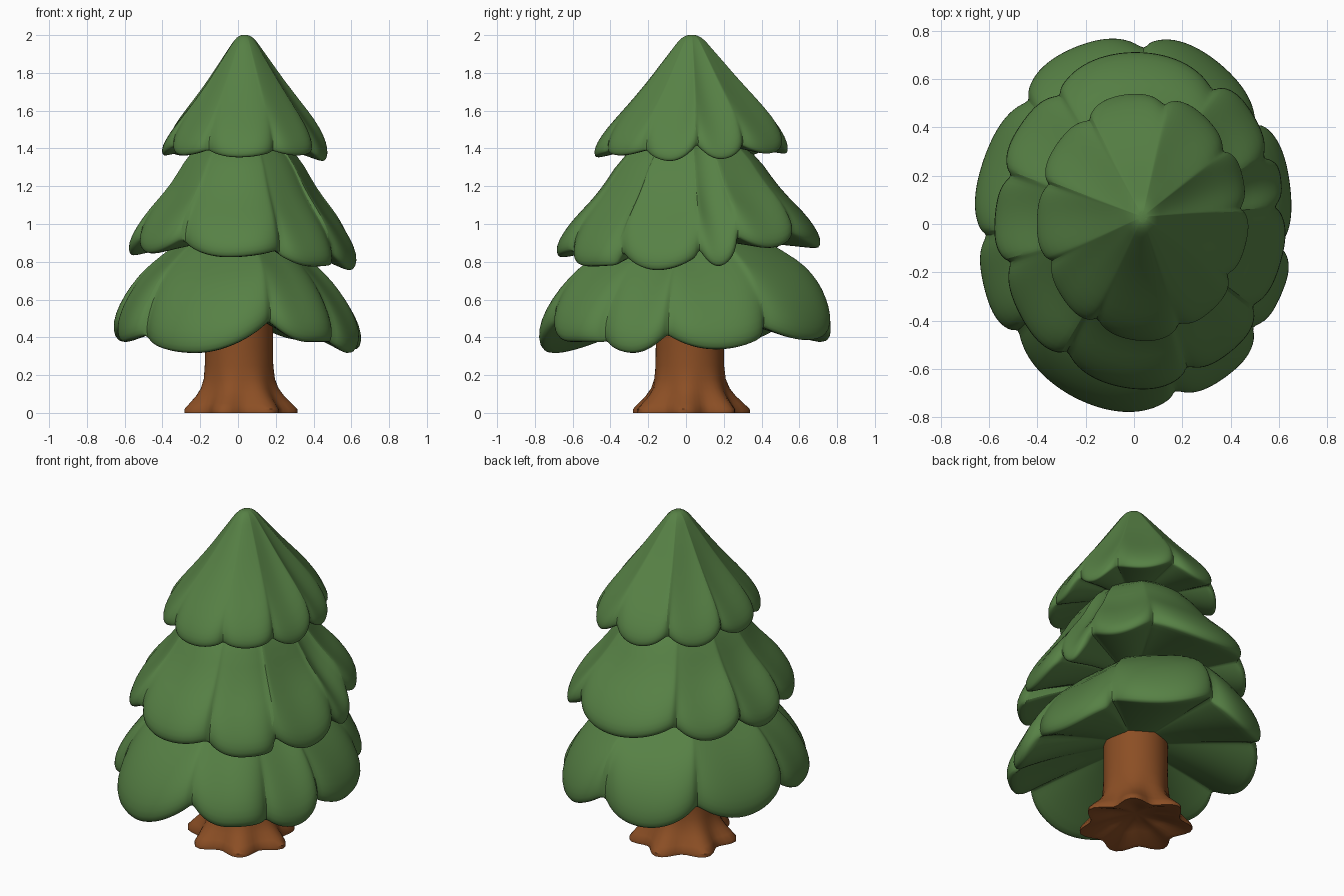
import bpy
import bmesh
from math import sin, cos, radians, pi, exp, hypot

default = bpy.data.objects.get("Cube")
if default:
    bpy.data.objects.remove(default, do_unlink=True)


def make_material(name, colour):
    mat = bpy.data.materials.new(name)
    mat.use_nodes = True
    mat.diffuse_color = (*colour, 1)
    mat.node_tree.nodes["Principled BSDF"].inputs["Base Color"].default_value = (*colour, 1)
    return mat


leaf_green = make_material("leaf green", (0.095, 0.22, 0.06))
bark_brown = make_material("bark brown", (0.26, 0.077, 0.018))


def build_rings(name, rings, top, bottom, material, levels, angle):
    """Skin a stack of closed rings, with a single point at each end."""
    bm = bmesh.new()
    loops = [[bm.verts.new(p) for p in ring] for ring in rings]
    count = len(loops[0])
    for upper, lower in zip(loops, loops[1:]):
        for i in range(count):
            j = (i + 1) % count
            bm.faces.new((upper[i], lower[i], lower[j], upper[j]))
    for point, loop in ((top, loops[0]), (bottom, loops[-1])):
        tip = bm.verts.new(point)
        for i in range(count):
            bm.faces.new((tip, loop[i], loop[(i + 1) % count]))
    bmesh.ops.recalc_face_normals(bm, faces=bm.faces)
    mesh = bpy.data.meshes.new(name)
    bm.to_mesh(mesh)
    bm.free()
    obj = bpy.data.objects.new(name, mesh)
    bpy.context.collection.objects.link(obj)
    mesh.materials.append(material)
    if levels:
        mod = obj.modifiers.new("smooth", "SUBSURF")
        mod.levels = mod.render_levels = levels
    bpy.ops.object.select_all(action="DESELECT")
    obj.select_set(True)
    bpy.context.view_layer.objects.active = obj
    bpy.ops.object.shade_smooth_by_angle(angle=radians(angle))


def foliage_tier(name, lobes, profile, top_z, centre, reach, swell, under):
    """Scalloped skirt on an oval plan.

    Each lobe is (start angle, end angle, start z, lowest z, end z).
    Swell fattens the shoulder towards +x, -x, +y and -y.
    """
    cx, cy = centre
    rx, ry = reach
    rim = []
    for start, end, z_start, low, z_end in lobes:
        span = (end - start) % 360
        steps = max(8, round(span / 3))
        for k in range(steps):
            t = (k + 0.15) / (steps - 0.7)
            u = 2 * t - 1
            a = radians(start + span * t)
            oval = 1 / hypot(cos(a) / rx, sin(a) / ry)
            scallop = 0.02 * u - 0.07 * abs(u) ** 4
            edge = z_end if u > 0 else z_start
            side = swell[0 if cos(a) > 0 else 1] * cos(a) ** 2
            side += swell[2 if sin(a) > 0 else 3] * sin(a) ** 2
            rim.append((a, oval, scallop, side, low + (edge - low) * abs(u) ** 2))
    rings = []
    for f, h in profile:
        # the scallops fade out towards the top
        ring = []
        for a, oval, scallop, side, z in rim:
            r = oval * f * (1 + scallop * f ** 4 + side * 4 * f * (1 - f))
            ring.append((cx + r * cos(a), cy + r * sin(a), z * (1 - h) + top_z * h))
        rings.append(ring)
    # sloping underside
    for f, mix in ((0.88, 0.12), (0.6, 0.55), (0.22, 0.96)):
        rings.append([(cx + oval * f * cos(a), cy + oval * f * sin(a), z + (under - z) * mix)
                      for a, oval, _, _, z in rim])
    build_rings(name, rings, (cx, cy, top_z), (cx, cy, under), leaf_green, 1, 60)


# Bottom skirt
foliage_tier(
    "lower_foliage",
    [(86, 130, 0.48, 0.37, 0.48), (130, 184, 0.48, 0.37, 0.47), (184, 222, 0.46, 0.37, 0.41),
     (222, 283, 0.39, 0.31, 0.48), (283, 318, 0.49, 0.37, 0.37), (318, 350, 0.38, 0.31, 0.41),
     (350, 38, 0.41, 0.33, 0.40), (38, 86, 0.46, 0.38, 0.50)],
    [(0.3, 0.95), (0.5, 0.83), (0.65, 0.69), (0.78, 0.57), (0.89, 0.41),
     (0.965, 0.25), (1.0, 0.11), (0.99, 0.02), (0.965, 0)],
    1.0, (0, 0.005), (0.665, 0.785), (-0.13, -0.06, 0.07, -0.03), 0.52)

# Middle skirt
foliage_tier(
    "middle_foliage",
    [(60, 122, 0.96, 0.87, 0.95), (122, 160, 0.94, 0.85, 0.93), (160, 197, 0.92, 0.83, 0.92),
     (197, 240, 0.92, 0.84, 0.92), (240, 287, 0.90, 0.82, 0.86), (287, 322, 0.84, 0.77, 0.78),
     (322, 5, 0.86, 0.75, 0.83), (5, 26, 0.88, 0.77, 0.88), (26, 60, 0.94, 0.87, 0.95)],
    [(0.25, 0.97), (0.49, 0.80), (0.6, 0.60), (0.72, 0.44), (0.85, 0.31),
     (0.95, 0.18), (1.0, 0.08), (0.99, 0.015), (0.965, 0)],
    1.5, (0.025, 0.015), (0.605, 0.7), (0, -0.02, 0.04, 0.03), 0.92)

# Crown
foliage_tier(
    "upper_foliage",
    [(78, 118, 1.44, 1.37, 1.44), (118, 160, 1.43, 1.36, 1.43), (160, 205, 1.42, 1.36, 1.41),
     (205, 245, 1.41, 1.36, 1.39), (245, 288, 1.39, 1.35, 1.38), (288, 325, 1.39, 1.36, 1.39),
     (325, 4, 1.39, 1.33, 1.42), (4, 38, 1.42, 1.34, 1.41), (38, 78, 1.42, 1.37, 1.44)],
    [(0.06, 1.0), (0.13, 0.96), (0.20, 0.88), (0.31, 0.765), (0.45, 0.61), (0.66, 0.41),
     (0.86, 0.24), (0.97, 0.12), (1.0, 0.05), (0.99, 0.01), (0.965, 0)],
    2.0, (0.035, 0.03), (0.44, 0.515), (0.02, -0.03, 0.05, 0.03), 1.43)


# Trunk with spreading roots
def trunk_ring(z, scale=1.0):
    ring = []
    count = 56
    for i in range(count):
        a = 2 * pi * i / count
        flare = exp(-(z / 0.1) ** 1.6)
        r = 0.18 + flare * (0.11 + 0.035 * cos(7 * a + 0.6) + 0.01 * cos(2 * a + 2))
        ring.append((0.005 + scale * r * cos(a), 0.02 + scale * r * sin(a), z))
    return ring


def sole_ring(scale, z):
    return [(x, y, z) for x, y, _ in trunk_ring(0, scale)]


heights = [0.75, 0.5, 0.35, 0.25, 0.18, 0.13, 0.09, 0.05, 0.02]
trunk_rings = [trunk_ring(z) for z in heights]
trunk_rings += [sole_ring(0.97, 0), sole_ring(0.85, 0.005), sole_ring(0.5, 0.04)]
build_rings("trunk", trunk_rings, (0.005, 0.02, 0.75), (0.005, 0.02, 0.08), bark_brown, 0, 40)
